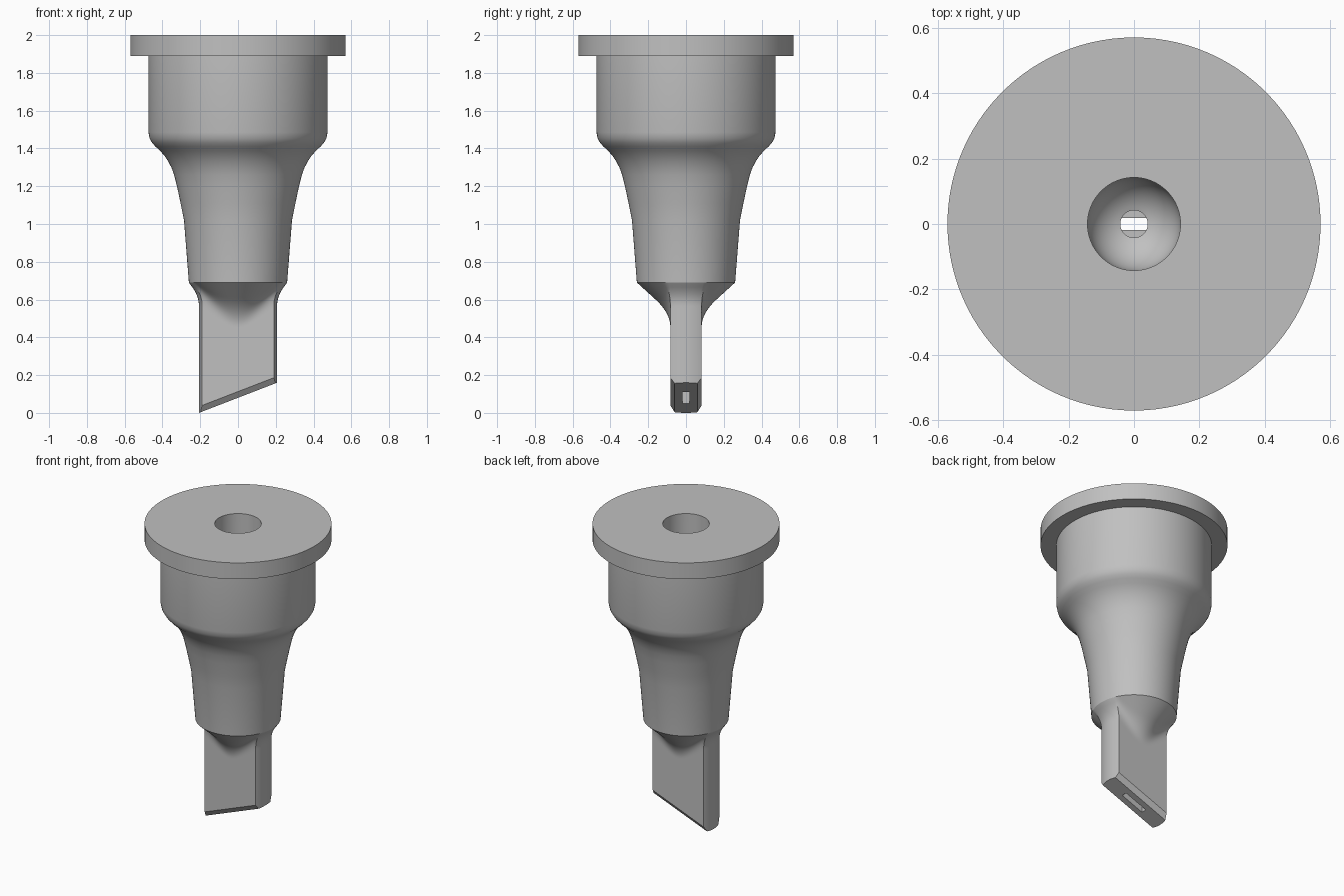
import bpy, bmesh
from math import sin, cos, pi, asin, sqrt
from mathutils import Vector

cube = bpy.data.objects.get("Cube")
if cube:
    bpy.data.objects.remove(cube, do_unlink=True)

grey = bpy.data.materials.new("plain grey")
grey.use_nodes = True
colour = (0.53, 0.53, 0.53, 1)
grey.diffuse_color = colour
grey.node_tree.nodes["Principled BSDF"].inputs["Base Color"].default_value = colour

BLADE_R, BLADE_Y = 0.207, 0.083     # rounded sides and flat faces of the blade
SHOULDER_Z, SHOULDER_R = 0.69, 0.26
SLOPE = 0.386                       # slant of the blade end

# Angles round the axis, with columns exactly on the blade's corner edges
corner = asin(BLADE_Y / BLADE_R)
quarter = [corner * i / 8 for i in range(8)]
quarter += [corner + (pi / 2 - corner) * i / 20 for i in range(21)]
half = quarter + [pi - a for a in reversed(quarter[:-1])]
angles = half[:-1] + [a + pi for a in half[:-1]]


def make_object(name, bm):
    bmesh.ops.recalc_face_normals(bm, faces=bm.faces)
    mesh = bpy.data.meshes.new(name)
    bm.to_mesh(mesh)
    bm.free()
    mesh.materials.append(grey)
    obj = bpy.data.objects.new(name, mesh)
    bpy.context.collection.objects.link(obj)
    return obj


def lathe(rows, turn):
    """Closed solid from (radius, z) rows; a radius may be a function of angle."""
    bm = bmesh.new()
    rings = []
    for radius, z in rows:
        ring = []
        for a in turn:
            r = radius(a) if callable(radius) else radius
            ring.append(bm.verts.new((r * cos(a), r * sin(a), z)))
        rings.append(ring)
    n = len(turn)
    for low, high in zip(rings, rings[1:]):
        for i in range(n):
            j = (i + 1) % n
            bm.faces.new((low[i], low[j], high[j], high[i]))
    bm.faces.new(rings[0][::-1])
    bm.faces.new(rings[-1])
    return bm


def blade_radius(a):
    return min(BLADE_R, BLADE_Y / max(abs(sin(a)), 1e-6))


def blended_radius(z):
    """Cone under the shoulder, flowing into the blade with a soft fillet."""
    cone = SHOULDER_R - 1.1 * (SHOULDER_Z - z)

    def radius(a):
        blade = blade_radius(a)
        h = max(0.08 - abs(cone - blade), 0) / 0.08
        return min(max(cone, blade) + h * h * 0.02, SHOULDER_R)
    return radius


# Blade and fillet, barrel and flange as one solid
rows = [(blade_radius, -0.1)]
rows += [(blended_radius(0.44 + 0.0125 * i), 0.44 + 0.0125 * i) for i in range(20)]
rows += [(SHOULDER_R, SHOULDER_Z), (0.286, 1.02), (0.304, 1.11), (0.323, 1.2),
         (0.338, 1.26), (0.352, 1.298), (0.37, 1.333), (0.39, 1.362),
         (0.413, 1.388), (0.437, 1.41), (0.455, 1.43), (0.468, 1.453),
         (0.474, 1.485), (0.474, 1.89), (0.57, 1.89), (0.57, 2.0)]
bm = lathe(rows, angles)


# Slanted end, then its two long edges chamfered
def slice_off(point, normal):
    geom = bm.verts[:] + bm.edges[:] + bm.faces[:]
    bmesh.ops.bisect_plane(bm, geom=geom, plane_co=point, plane_no=normal,
                           clear_inner=True)
    rim = [e for e in bm.edges if e.is_boundary]
    bmesh.ops.holes_fill(bm, edges=rim, sides=0)


along = Vector((1, 0, SLOPE))
end = Vector((0, 0, SLOPE * BLADE_R))
slice_off(end, Vector((-SLOPE, 0, 1)))
for side in (-1, 1):
    normal = along.cross(Vector((0, side * 0.023, 0.033)))
    normal *= 1 if normal.z > 0 else -1
    slice_off(end + Vector((0, side * 0.06, 0)), normal)
nib = make_object("nib_body", bm)

# Bore with a rounded floor and a narrow drain hole
circle = [2 * pi * i / 64 for i in range(64)]
bore_rows = [(0.042, 0.4)]
for i in range(13):
    r = 0.042 + 0.1 * sin(pi / 2 * i / 12)
    bore_rows.append((r, 0.82 - sqrt(max(0.142 ** 2 - r * r, 0))))
bore_rows.append((0.142, 2.1))
bore = make_object("bore_cutter", lathe(bore_rows, circle))

# Flat ink slot through the slanted end
bm = bmesh.new()
bmesh.ops.create_cube(bm, size=1)
bmesh.ops.scale(bm, verts=bm.verts, vec=(0.156, 0.036, 0.6))
bmesh.ops.translate(bm, verts=bm.verts, vec=(0, 0, 0.15))
slot = make_object("slot_cutter", bm)

bpy.context.view_layer.objects.active = nib
for cutter in (bore, slot):
    cutter.hide_render = True
    mod = nib.modifiers.new("cut", 'BOOLEAN')
    mod.operation = 'DIFFERENCE'
    mod.solver = 'EXACT'
    mod.object = cutter
    bpy.ops.object.modifier_apply(modifier=mod.name)
    bpy.data.objects.remove(cutter, do_unlink=True)

bpy.ops.object.select_all(action='DESELECT')
nib.select_set(True)
bpy.ops.object.shade_smooth_by_angle(angle=0.5)
